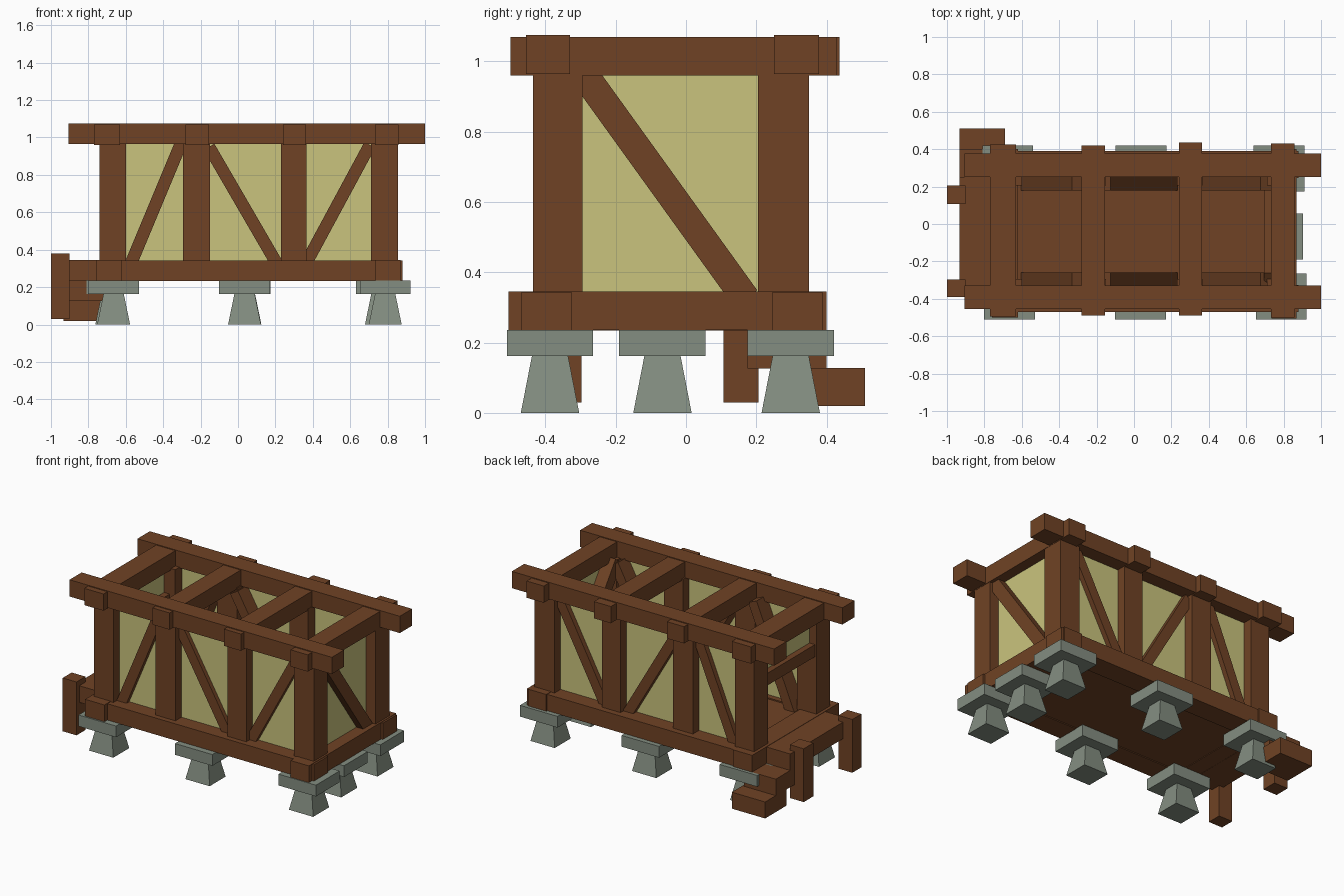
import bpy, bmesh, math
from mathutils import Matrix, Vector

if "Cube" in bpy.data.objects:
    bpy.data.objects.remove(bpy.data.objects["Cube"])


def material(name, color):
    m = bpy.data.materials.new(name)
    m.diffuse_color = (*color, 1)
    m.use_nodes = True
    m.node_tree.nodes["Principled BSDF"].inputs["Base Color"].default_value = m.diffuse_color
    return m


WOOD = material("brown timber", (0.16, 0.055, 0.018))
PANEL = material("straw yellow panel", (0.59, 0.55, 0.205))
STONE = material("grey stone", (0.23, 0.27, 0.22))


def finish(name, bm, mat):
    me = bpy.data.meshes.new(name)
    bm.to_mesh(me)
    bm.free()
    me.materials.append(mat)
    ob = bpy.data.objects.new(name, me)
    bpy.context.collection.objects.link(ob)
    return ob


def box(name, x, y, z, mat=WOOD, taper=1.0):
    """Box from (low, high) ranges; taper scales the top face."""
    bm = bmesh.new()
    bmesh.ops.create_cube(bm, size=1)
    for v in bm.verts:
        s = taper if v.co.z > 0 else 1
        v.co = Vector((sum(x) / 2 + v.co.x * s * (x[1] - x[0]),
                       sum(y) / 2 + v.co.y * s * (y[1] - y[0]),
                       sum(z) / 2 + v.co.z * (z[1] - z[0])))
    return finish(name, bm, mat)


def brace(name, p, q, width, depth):
    """Diagonal bar from p to q in an upright wall plane."""
    p, q = Vector(p), Vector(q)
    d = (q - p).normalized()
    n = Vector((0, 1, 0)) if abs(d.x) > abs(d.y) else Vector((1, 0, 0))
    u = n.cross(d)
    m = Matrix((u * width, n * depth, d * (q - p).length)).transposed().to_4x4()
    m.translation = (p + q) / 2
    bm = bmesh.new()
    bmesh.ops.create_cube(bm, size=1, matrix=m)
    bmesh.ops.recalc_face_normals(bm, faces=bm.faces)
    return finish(name, bm, WOOD)


# stone footings: three per long side and one under the right end
footings = [(-0.665, -0.387), (0.035, -0.387), (0.787, -0.387),
            (-0.675, 0.298), (0.037, 0.298), (0.775, 0.298), (0.767, -0.067)]
for cx, cy in footings:
    box("footing_base", (cx - 0.088, cx + 0.088), (cy - 0.083, cy + 0.083),
        (0, 0.162), STONE, 0.62)
    box("footing_cap", (cx - 0.136, cx + 0.136), (cy - 0.123, cy + 0.123),
        (0.162, 0.236), STONE)

# bottom frame and floor
box("front_sill", (-0.74, 0.88), (-0.47, -0.325), (0.234, 0.343))
box("back_sill", (-0.74, 0.88), (0.245, 0.39), (0.234, 0.343))
box("left_sill", (-0.76, -0.62), (-0.5, 0.4), (0.236, 0.346))
box("right_sill", (0.735, 0.868), (-0.505, 0.4), (0.236, 0.346))
box("floor", (-0.70, 0.80), (-0.40, 0.32), (0.24, 0.335))

# posts along both long sides
for px in ((-0.74, -0.60), (-0.295, -0.15), (0.23, 0.365), (0.71, 0.855)):
    box("front_post", px, (-0.435, -0.295), (0.33, 0.97))
    box("back_post", px, (0.205, 0.35), (0.33, 0.97))

# top rails and cross beams
box("front_top_rail", (-0.905, 1.0), (-0.455, -0.33), (0.965, 1.075))
box("back_top_rail", (-0.905, 1.0), (0.25, 0.378), (0.965, 1.075))
for x, y in (((-0.77, -0.63), (-0.495, 0.425)), ((-0.28, -0.155), (-0.488, 0.42)),
             ((0.24, 0.363), (-0.488, 0.437)), ((0.732, 0.857), (-0.5, 0.43))):
    box("cross_beam", x, y, (0.96, 1.07))

# wall panels
box("front_panel", (-0.66, 0.78), (-0.372, -0.362), (0.3, 1.0), PANEL)
box("back_panel", (-0.66, 0.78), (0.277, 0.287), (0.3, 1.0), PANEL)
box("right_panel", (0.777, 0.787), (-0.35, 0.27), (0.3, 1.0), PANEL)

# diagonal braces
for side, y in (("front", -0.33), ("back", 0.25)):
    for x0, z0, x1, z1 in ((-0.575, 0.32, -0.30, 0.98), (0.205, 0.33, -0.155, 0.95),
                           (0.365, 0.33, 0.705, 0.96)):
        brace(side + "_brace", (x0, y, z0), (x1, y, z1), 0.066, 0.14)
brace("right_brace", (0.765, 0.17, 0.325), (0.765, -0.295, 0.97), 0.081, 0.14)

# doorway on the left end: lintel with a panel above it
box("door_lintel", (-0.73, -0.64), (-0.31, 0.22), (0.72, 0.80))
box("door_upper_panel", (-0.69, -0.68), (-0.31, 0.22), (0.78, 0.98), PANEL)

# landing, its legs and the steps
box("landing", (-0.932, -0.73), (-0.36, 0.25), (0.235, 0.344))
for y in ((-0.39, -0.297), (0.107, 0.207)):
    box("landing_leg", (-1.0, -0.9), y, (0.03, 0.38))
box("upper_step", (-0.932, -0.70), (0.175, 0.40), (0.126, 0.236))
box("lower_step", (-0.932, -0.69), (0.29, 0.51), (0.02, 0.128))
